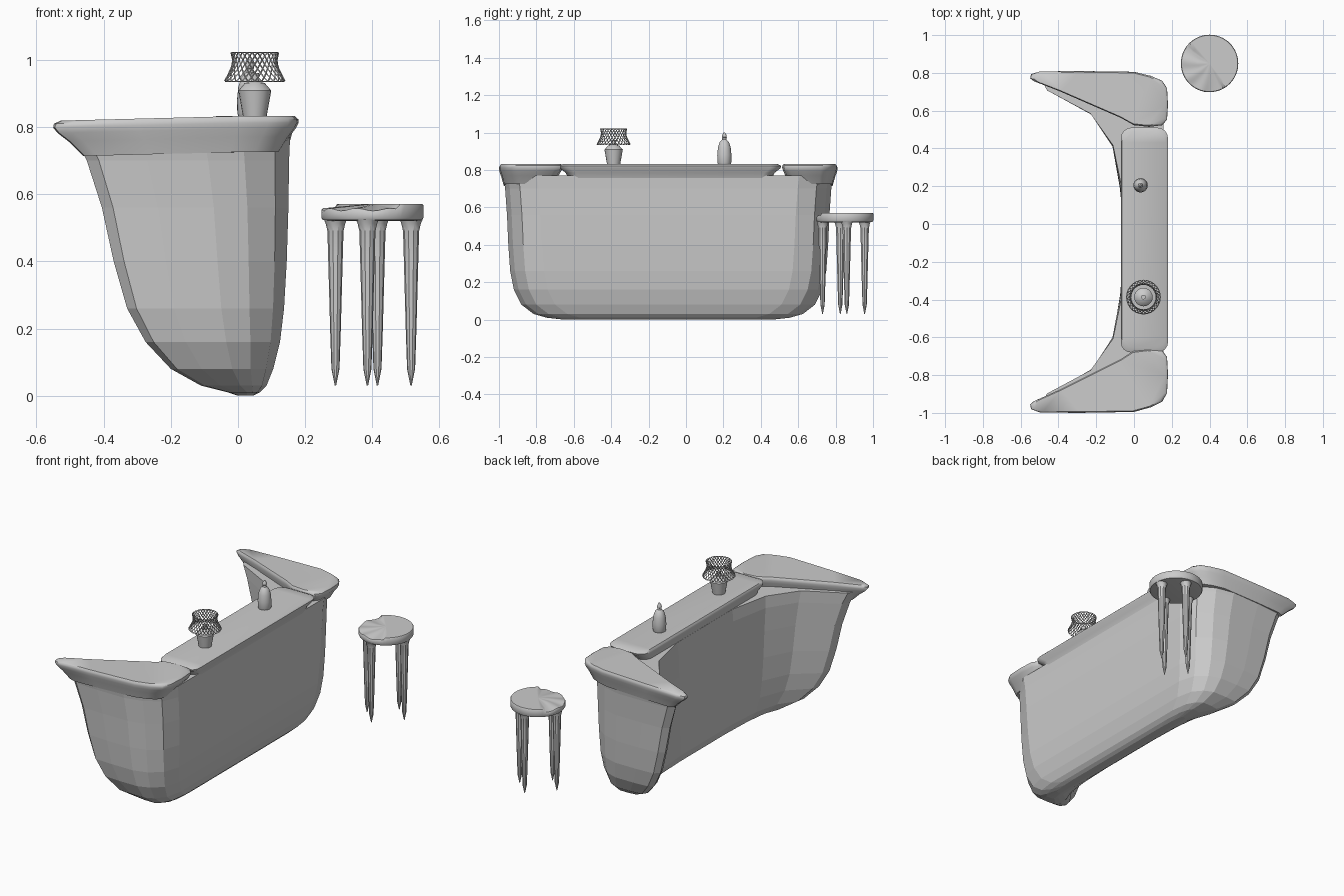
import bpy, bmesh, math

if "Cube" in bpy.data.objects:
    bpy.data.objects.remove(bpy.data.objects["Cube"])

YC = -0.095  # desk symmetry line
grey = bpy.data.materials.new("plain_grey")
grey.diffuse_color = (0.6, 0.6, 0.6, 1)
grey.use_nodes = True
grey.node_tree.nodes["Principled BSDF"].inputs["Base Color"].default_value = grey.diffuse_color


def finish(name, bm, smooth=None):
    bmesh.ops.remove_doubles(bm, verts=bm.verts, dist=1e-5)
    bmesh.ops.recalc_face_normals(bm, faces=bm.faces)
    me = bpy.data.meshes.new(name)
    bm.to_mesh(me)
    bm.free()
    me.materials.append(grey)
    ob = bpy.data.objects.new(name, me)
    bpy.context.collection.objects.link(ob)
    if smooth:
        bpy.ops.object.select_all(action='DESELECT')
        ob.select_set(True)
        bpy.context.view_layer.objects.active = ob
        bpy.ops.object.shade_smooth_by_angle(angle=math.radians(smooth))
    return ob


def loft(name, rings, smooth=None):
    """Skin closed rings of equal length and cap both ends."""
    bm = bmesh.new()
    vs = [[bm.verts.new(p) for p in r] for r in rings]
    n = len(rings[0])
    for a, b in zip(vs, vs[1:]):
        for j in range(n):
            k = (j + 1) % n
            bm.faces.new((a[j], a[k], b[k], b[j]))
    caps = [bm.faces.new(vs[0]), bm.faces.new(vs[-1])]
    bmesh.ops.triangulate(bm, faces=caps)
    return finish(name, bm, smooth)


def lathe(name, cx, cy, profile, n=24, smooth=35):
    rings = [[(cx + r * math.cos(2 * math.pi * i / n), cy + r * math.sin(2 * math.pi * i / n), z)
              for i in range(n)] for r, z in profile]
    return loft(name, rings, smooth)


# Desk body: C-shaped wall, narrowing to a rounded keel
def body_ring(z, xl, xi, xr, yh):
    w, s = xi - xl, xr - xl
    half = [(xi, .3 * yh), (xi - .12 * w, .58 * yh), (xi - .4 * w, .77 * yh),
            (xl + .06 * w, yh - .08), (xl, yh - .035), (xl + .06 * s, yh - .006),
            (xl + .3 * s, yh), (xl + .6 * s, yh), (xl + .78 * s, yh - .025),
            (xl + .93 * s, yh - .08), (xr, yh - .18), (xr, .3 * yh)]
    return ([(x, YC + u, z) for x, u in half] +
            [(x, YC - u, z) for x, u in reversed(half)])


levels = [(0, 0, .002, .045, .56), (.01, -.03, -.025, .065, .65), (.03, -.11, -.05, .085, .72),
          (.08, -.20, -.07, .105, .785), (.16, -.275, -.07, .125, .825),
          (.26, -.33, -.07, .137, .845), (.4, -.37, -.07, .145, .855),
          (.56, -.405, -.07, .15, .862), (.7, -.45, -.068, .152, .872),
          (.77, -.485, -.06, .155, .882)]
loft("desk_body", [body_ring(*l) for l in levels])

# Wing tops: flared, pointed slabs at both ends
wing = [(-.55, .86), (-.545, .885), (-.5, .902), (-.3, .905), (0, .9), (.09, .875), (.15, .845),
        (.175, .8), (.18, .7), (.175, .61), (.15, .575), (.08, .565), (0, .575), (-.07, .62),
        (-.2, .685), (-.4, .785), (-.53, .843)]
for name, side, f in (("wing_top_left", -1, 1.0), ("wing_top_right", 1, .87)):
    rings = []
    for s, z in ((.8, .725), (.9, .77), (.97, .795), (1, .812), (.995, .823), (.95, .832)):
        ring = []
        for x, u in wing:
            u = .905 - (.905 - u) * f
            x2, u2 = -.1 + (x + .1) * s, .78 + (u - .78) * s
            ring.append((x2, YC + side * u2, z - .014 * max(0, -x2 / .55)))
        rings.append(ring)
    loft(name, rings, 40)


# Counter top: long rounded slab between the wings
def rounded(x0, x1, y0, y1, r, z):
    out = []
    for cx, cy, a0 in ((x1 - r, y1 - r, 0), (x0 + r, y1 - r, 90),
                       (x0 + r, y0 + r, 180), (x1 - r, y0 + r, 270)):
        for i in range(5):
            a = math.radians(a0 + i * 22.5)
            out.append((cx + r * math.cos(a), cy + r * math.sin(a), z))
    return out


rings = []
for d, z in ((.03, .74), (.018, .785), (.002, .81), (0, .822), (.012, .833)):
    rings.append(rounded(-.07 + d * .5, .18 - d, -.68 + 2 * d, .51 - 2 * d, .055, z))
loft("counter_top", rings, 40)

# Bottle
lathe("bottle", .035, .205, [(.034, .832), (.037, .84), (.038, .88), (.034, .92), (.024, .95),
                             (.012, .962), (.011, .972), (.013, .975), (.012, .985), (.004, 1.0)])

# Lamp base and lattice shade
LX, LY = .05, -.387
lathe("lamp_base", LX, LY, [(.035, .83), (.049, .908), (.03, .93), (.012, .935), (.012, .96)], 20)
shade = [(.09, .935), (.084, .947), (.077, .96), (.071, .973), (.067, .986), (.066, .999),
         (.068, 1.011), (.071, 1.022)]
bm, N = bmesh.new(), 28
grid = []
for k, (r, z) in enumerate(shade):
    grid.append([bm.verts.new((LX + r * math.cos(2 * math.pi * (j + .5 * (k % 2)) / N),
                               LY + r * math.sin(2 * math.pi * (j + .5 * (k % 2)) / N), z))
                 for j in range(N)])
K = len(shade)
for j in range(N):
    p = (j + 1) % N
    for k in range(K - 2):
        a, b = (j - 1, j) if k % 2 == 0 else (j, p)
        bm.faces.new((grid[k][j], grid[k + 1][b], grid[k + 2][j], grid[k + 1][a]))
    bm.faces.new((grid[0][j], grid[0][p], grid[1][j]))
    bm.faces.new((grid[K - 1][j], grid[K - 1][p], grid[K - 2][p]))
lamp_shade = finish("lamp_shade", bm)
wf = lamp_shade.modifiers.new("lattice", 'WIREFRAME')
wf.thickness = .0045

# Stool seat: round pad, one half dipping with ripples at the rim
SX, SY, R, N = .40, .85, .152, 64
rings = []
for r, z, top in ((.13, .52, 0), (.148, .523, 0), (R, .53, 0), (R, .566, 1), (.149, .57, 1),
                  (.11, .57, .7), (.06, .57, .3), (.01, .57, 0)):
    ring = []
    for i in range(N):
        deg = 360 * i / N
        a = math.radians(deg)
        drop = 0
        if 140 < deg < 300:
            drop = top * (.016 + .004 * math.sin(9 * a + 20 * r))
        ring.append((SX + r * math.cos(a), SY + r * math.sin(a), z - drop))
    rings.append(ring)
loft("stool_seat", rings, 40)

# Stool legs: tapered spikes flaring into the seat
for i, (dx, dy) in enumerate(((.115, .01), (.015, .105), (-.11, -.025), (-.015, -.12))):
    lathe("stool_leg_%d" % (i + 1), SX + dx, SY + dy,
          [(.034, .524), (.029, .512), (.024, .49), (.022, .42), (.016, .2), (.012, .08), (.002, .03)], 10)
